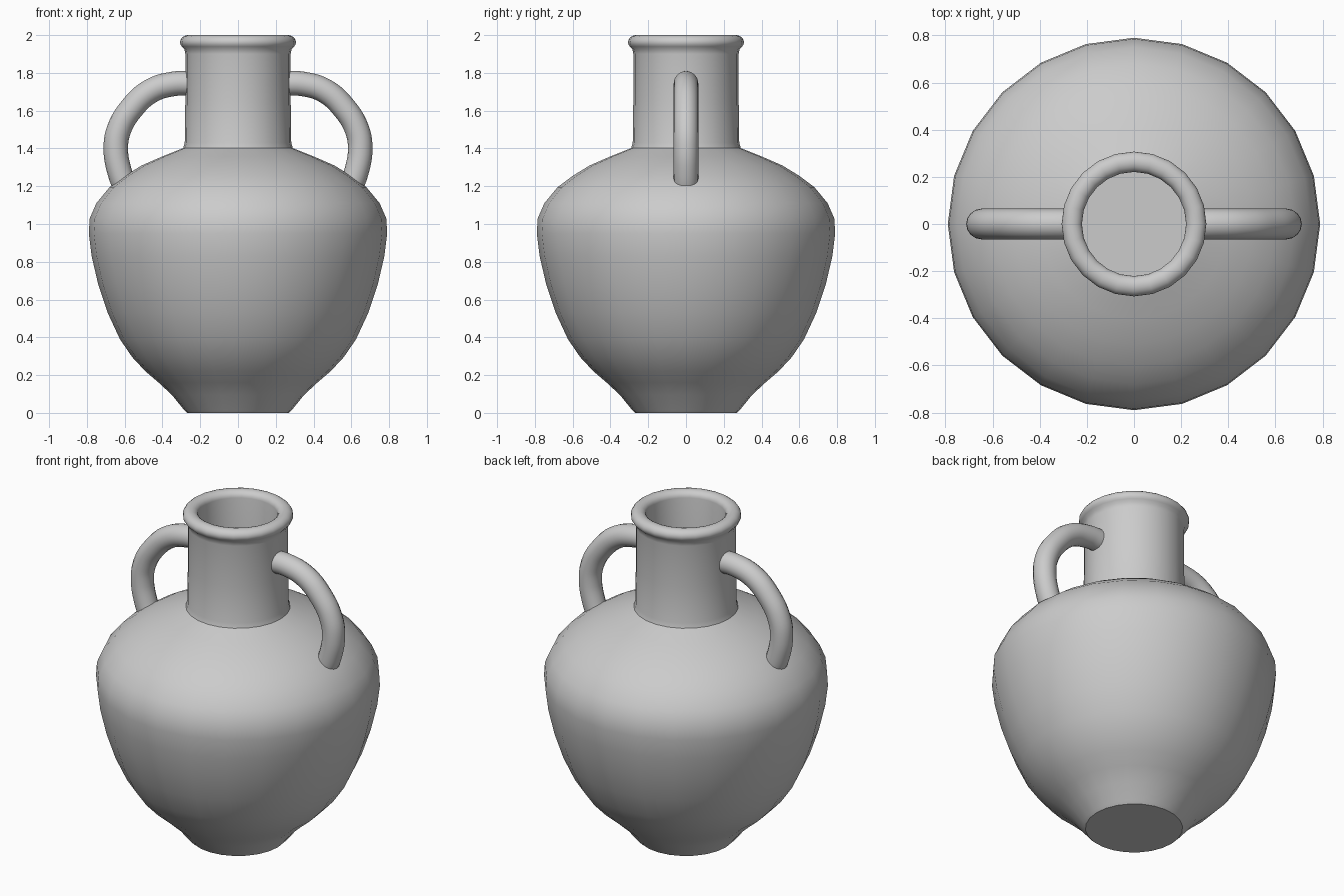
import bpy, bmesh, math

if "Cube" in bpy.data.objects:
    bpy.data.objects.remove(bpy.data.objects["Cube"])


def lathe(name, profile, sides=24):
    # Revolve an (r, z) profile; r = 0 ends close to a point
    bm = bmesh.new()
    rings = []
    for r, z in profile:
        if r == 0:
            rings.append([bm.verts.new((0, 0, z))] * sides)
        else:
            rings.append([bm.verts.new((r * math.cos(2 * math.pi * i / sides),
                                        r * math.sin(2 * math.pi * i / sides), z))
                          for i in range(sides)])
    for a, b in zip(rings, rings[1:]):
        for i in range(sides):
            j = (i + 1) % sides
            bm.faces.new(list(dict.fromkeys((a[i], a[j], b[j], b[i]))))
    bmesh.ops.recalc_face_normals(bm, faces=bm.faces)
    me = bpy.data.meshes.new(name)
    bm.to_mesh(me)
    bm.free()
    ob = bpy.data.objects.new(name, me)
    bpy.context.collection.objects.link(ob)
    smooth(ob)
    return ob


def smooth(ob):
    bpy.ops.object.select_all(action='DESELECT')
    ob.select_set(True)
    bpy.context.view_layer.objects.active = ob
    bpy.ops.object.shade_smooth_by_angle(angle=math.radians(35))


# Vase: foot, belly, shoulder, neck, rolled lip, then the hollow inside
belly = [(0, 0), (.27, 0), (.285, .015), (.35, .095), (.42, .16), (.49, .22),
         (.56, .295), (.625, .39), (.69, .53), (.74, .68), (.775, .83),
         (.79, .95), (.785, 1.03), (.75, 1.11), (.68, 1.195), (.60, 1.255),
         (.51, 1.31), (.40, 1.358), (.29, 1.402)]
neck = [(.282, 1.43), (.279, 1.65), (.279, 1.90), (.284, 1.925)]
lip = [(.264 + .043 * math.cos(math.radians(a)), 1.963 + .037 * math.sin(math.radians(a)))
       for a in range(-40, 181, 20)]
inside = [(.221, 1.40), (.33, 1.33), (.60, 1.18), (.72, 1.0), (.68, .7),
          (.55, .37), (.25, .06), (0, .06)]
lathe("vase", belly + neck + lip + inside)


def handle(name, side):
    # Round tube swept from the neck down to the shoulder
    path = [(.25, 1.745), (.34, 1.742), (.46, 1.705), (.565, 1.61),
            (.63, 1.50), (.647, 1.40), (.625, 1.27), (.585, 1.17)]
    cu = bpy.data.curves.new(name, 'CURVE')
    cu.dimensions = '3D'
    cu.bevel_depth = .065
    cu.bevel_resolution = 6
    cu.resolution_u = 5
    cu.use_fill_caps = True
    sp = cu.splines.new('BEZIER')
    sp.bezier_points.add(len(path) - 1)
    for p, (x, z) in zip(sp.bezier_points, path):
        p.co = (side * x, 0, z)
        p.handle_left_type = p.handle_right_type = 'AUTO'
    ob = bpy.data.objects.new(name, cu)
    bpy.context.collection.objects.link(ob)
    bpy.ops.object.select_all(action='DESELECT')
    ob.select_set(True)
    bpy.context.view_layer.objects.active = ob
    bpy.ops.object.convert(target='MESH')
    smooth(bpy.context.view_layer.objects.active)


# Two mirrored handles
handle("right_handle", 1)
handle("left_handle", -1)
